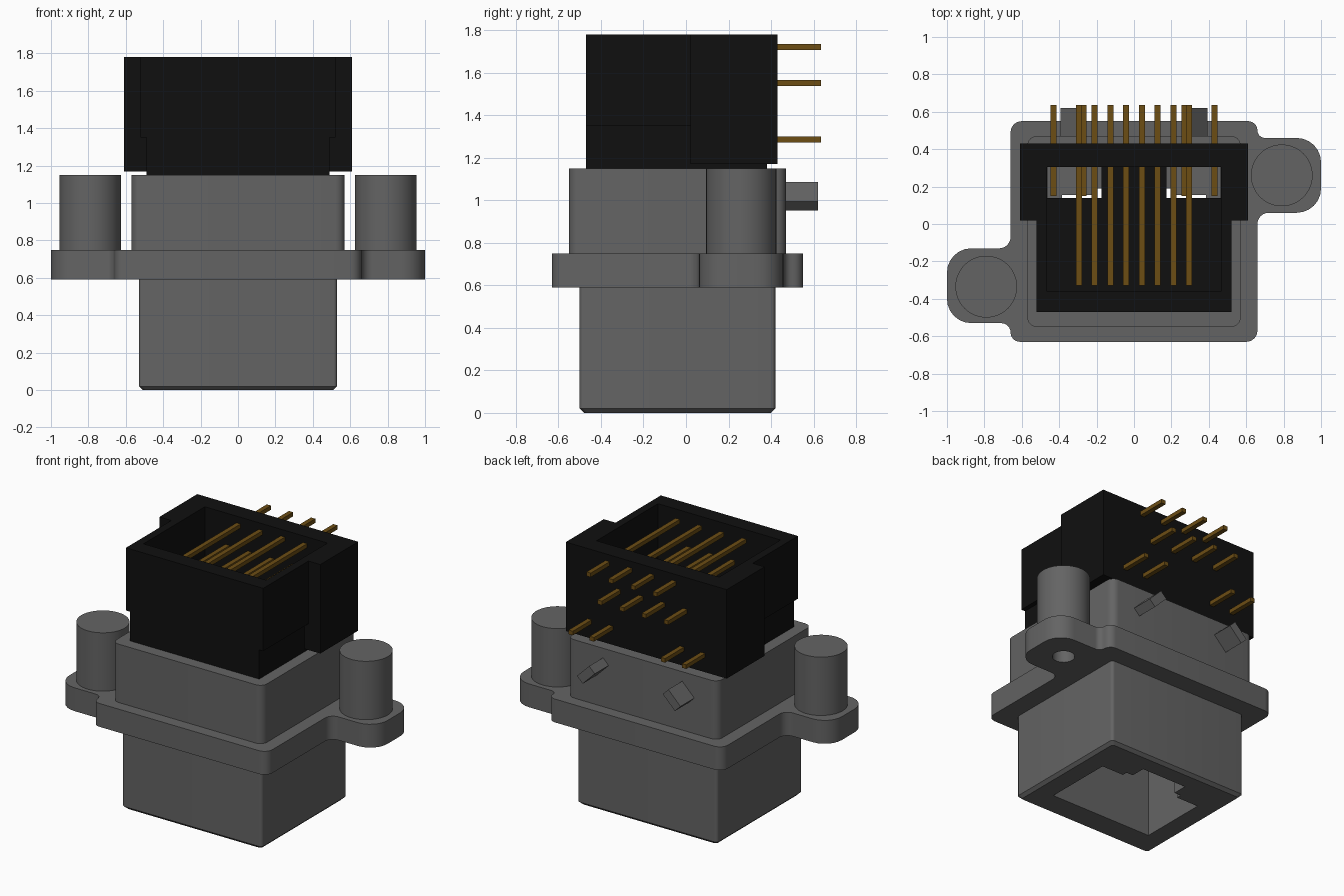
import bpy, bmesh, math
from mathutils import Vector

cube = bpy.data.objects.get("Cube")
if cube:
    bpy.data.objects.remove(cube, do_unlink=True)


def material(name, rgb):
    m = bpy.data.materials.new(name)
    m.use_nodes = True
    m.diffuse_color = (*rgb, 1)
    m.node_tree.nodes["Principled BSDF"].inputs["Base Color"].default_value = (*rgb, 1)
    return m


GREY = material("dark grey plastic", (0.127, 0.127, 0.127))
BLACK = material("black plastic", (0.005, 0.005, 0.005))
GOLD = material("gold contact", (0.15, 0.075, 0.007))


def rounded(corners, steps=6):
    """Polygon from (x, y, radius) corners; works for convex and concave turns."""
    out = []
    for i, (x, y, r) in enumerate(corners):
        p = Vector((x, y))
        if r == 0:
            out.append(p)
            continue
        a = (Vector(corners[i - 1][:2]) - p).normalized() * r
        b = (Vector(corners[(i + 1) % len(corners)][:2]) - p).normalized() * r
        for k in range(steps + 1):
            t = math.pi / 2 * k / steps
            out.append(p + a * (1 - math.sin(t)) + b * (1 - math.cos(t)))
    return out


def rect(x0, x1, y0, y1, r=0):
    return rounded([(x0, y0, r), (x1, y0, r), (x1, y1, r), (x0, y1, r)])


def circle(cx, cy, r, n=48):
    return [Vector((cx + r * math.cos(2 * math.pi * k / n),
                    cy + r * math.sin(2 * math.pi * k / n))) for k in range(n)]


def loft(name, layers, mat):
    """Closed solid through (outline, z) layers."""
    bm = bmesh.new()
    rings = [[bm.verts.new((p.x, p.y, z)) for p in pts] for pts, z in layers]
    bm.faces.new(rings[0][::-1])
    bm.faces.new(rings[-1])
    n = len(rings[0])
    for lo, hi in zip(rings, rings[1:]):
        for i in range(n):
            j = (i + 1) % n
            bm.faces.new((lo[i], lo[j], hi[j], hi[i]))
    bmesh.ops.recalc_face_normals(bm, faces=bm.faces)
    me = bpy.data.meshes.new(name)
    bm.to_mesh(me)
    bm.free()
    me.materials.append(mat)
    ob = bpy.data.objects.new(name, me)
    bpy.context.collection.objects.link(ob)
    return ob


def prism(name, pts, z0, z1, mat):
    return loft(name, [(pts, z0), (pts, z1)], mat)


def activate(ob):
    bpy.ops.object.select_all(action="DESELECT")
    ob.select_set(True)
    bpy.context.view_layer.objects.active = ob


def cut(ob, cutters):
    activate(ob)
    for c in cutters:
        m = ob.modifiers.new("cut", "BOOLEAN")
        m.operation, m.solver, m.object = "DIFFERENCE", "EXACT", c
        bpy.ops.object.modifier_apply(modifier=m.name)


# Grey body: lower shell, flange with two ears, upper shell
lower = loft("lower_shell", [(rect(-.51, .51, -.48, .40, .02), 0),
                             (rect(-.53, .53, -.50, .42, .02), .02),
                             (rect(-.53, .53, -.50, .42, .02), .60)], GREY)
flange = prism("flange", rounded([
    (-.66, -.63, .05), (.66, -.63, .06), (.66, .06, .06), (1, .06, .13),
    (1, .46, .13), (.66, .46, .04), (.66, .55, .05), (-.66, .55, .06),
    (-.66, -.13, .06), (-1, -.13, .13), (-1, -.53, .13), (-.66, -.53, .05)]), .59, .75, GREY)
upper = prism("upper_shell", rect(-.57, .57, -.55, .47, .05), .74, 1.15, GREY)

# Plug opening with stepped latch slot, and the wider chamber above it
slot = [(.385, -.32), (.385, .155), (.22, .155), (.22, .19), (.17, .19), (.17, .29)]
slot += [(-x, y) for x, y in reversed(slot)]
opening = prism("opening_cutter", [Vector(p) for p in slot], -.2, .85, GREY)
chamber = prism("chamber_cutter", rect(-.46, .46, -.36, .36), .65, 1.3, GREY)
cutters = [opening, chamber]
cut(lower, [opening])
cut(upper, [chamber, opening])

# Screw bosses on the ears, hollow from below
bosses = []
for side, cx, cy in (("left", .79, .26), ("right", -.79, -.335)):
    boss = prism(side + "_boss", circle(cx, cy, .165), .74, 1.15, GREY)
    hole = prism(side + "_hole_cutter", circle(cx, cy, .07, 32), .4, 1.0, GREY)
    cut(boss, [hole])
    cut(flange, [hole])
    cutters.append(hole)
    bosses.append(boss)
cut(flange, [opening, chamber])

# Slanted locking prongs on the back
for s, side in ((1, "left"), (-1, "right")):
    bpy.ops.mesh.primitive_cube_add(size=1, location=(s * .325, .54, 1.018),
                                    rotation=(0, s * math.radians(45), 0))
    prong = bpy.context.object
    prong.name = side + "_prong"
    prong.scale = (.13, .16, .06)
    prong.data.materials.append(GREY)

# Black contact housing: narrow front base, front box and wide rear box
outline = [(.52, -.47), (.52, .02), (.61, .02), (.61, .43)]
outline += [(-x, y) for x, y in reversed(outline)]
housing_top = prism("housing_top", [Vector(p) for p in outline], 1.35, 1.78, BLACK)
base = [(.49, -.47), (.49, .02), (.61, .02), (.61, .43)]
base += [(-x, y) for x, y in reversed(base)]
housing_base = prism("housing_base", [Vector(p) for p in base], 1.17, 1.35, BLACK)
housing_skirt = prism("housing_skirt", rect(-.49, .49, -.47, .38), 1.14, 1.17, BLACK)

well = prism("well_cutter", rect(-.465, .465, -.36, .305), 1.20, 2, BLACK)
cutters.append(well)
windows = []
for s, side in ((1, "left"), (-1, "right")):
    xs = sorted((s * .175, s * .465))
    windows.append(prism(side + "_window_cutter", rect(*xs, .14, .305), 1.0, 1.25, BLACK))
cutters += windows
cut(housing_top, [well])
cut(housing_base, [well] + windows)
cut(housing_skirt, windows)

# Gold contacts: two staggered long rows and a short lower row
P = .084
rows = [(1.72, -.33, [(-2.5 + 2 * k) * P for k in range(4)]),
        (1.55, -.33, [(-3.5 + 2 * k) * P for k in range(4)]),
        (1.285, .15, [-.43, -.27, .27, .43])]
for r, (z, y0, xs) in enumerate(rows):
    for k, x in enumerate(xs):
        prism(f"contact_{r + 1}_{k + 1}", rect(x - .016, x + .016, y0, .635),
              z - .014, z + .014, GOLD)

# Remove cutters and smooth the rounded parts
for c in cutters:
    bpy.data.objects.remove(c, do_unlink=True)
for ob in [lower, flange, upper] + bosses:
    activate(ob)
    bpy.ops.object.shade_smooth_by_angle(angle=math.radians(30))
